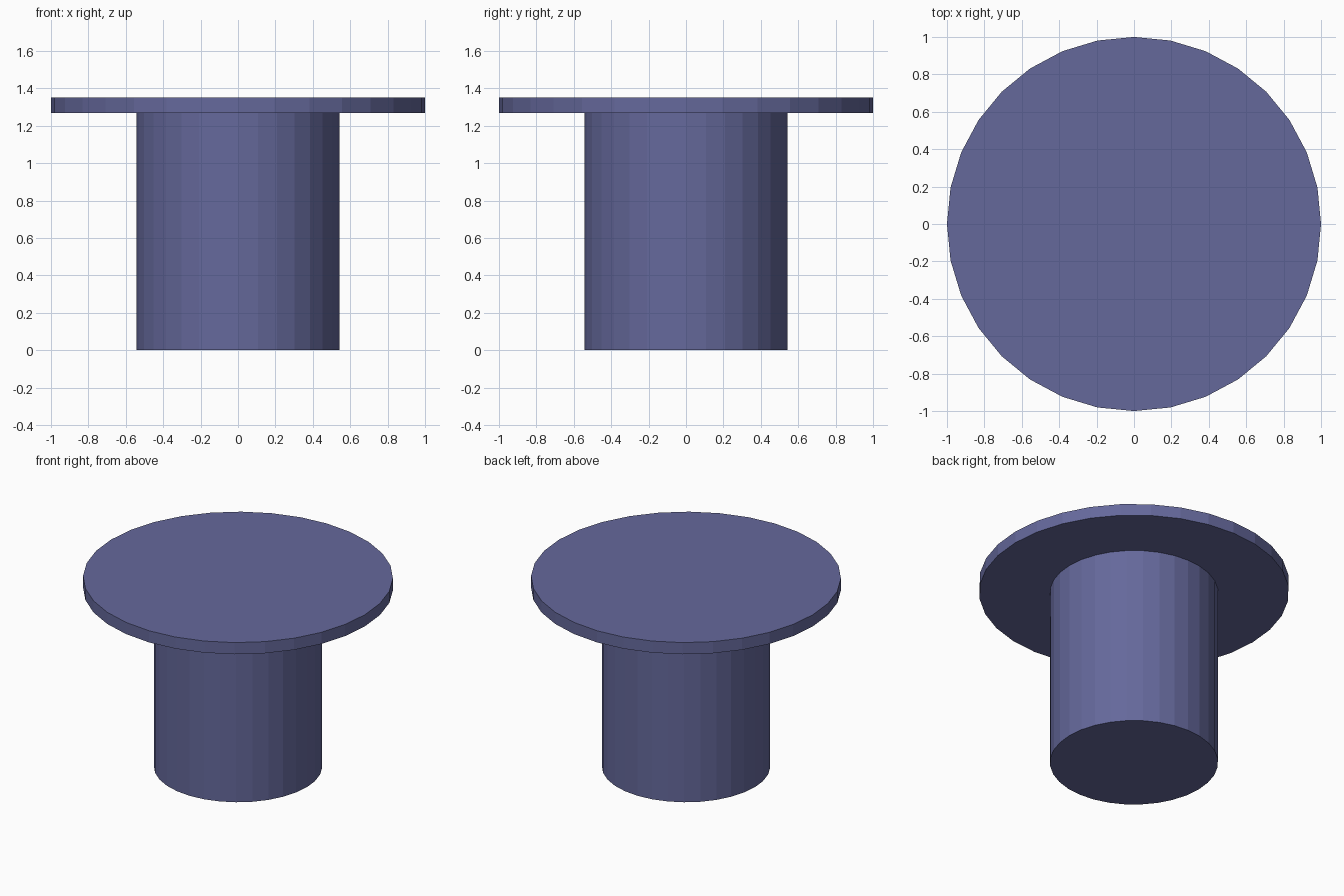
import bpy

if "Cube" in bpy.data.objects:
    bpy.data.objects.remove(bpy.data.objects["Cube"])

SIDES = 32

# Muted blue-violet finish shared by both parts
finish = bpy.data.materials.new("blue_finish")
finish.diffuse_color = (0.13, 0.14, 0.33, 1.0)
finish.use_nodes = True
finish.node_tree.nodes["Principled BSDF"].inputs["Base Color"].default_value = finish.diffuse_color


def add_cylinder(name, radius, z_bottom, z_top):
    """Flat-faced upright cylinder between two heights."""
    bpy.ops.mesh.primitive_cylinder_add(
        vertices=SIDES, radius=radius, depth=z_top - z_bottom,
        location=(0, 0, (z_bottom + z_top) / 2))
    part = bpy.context.object
    part.name = name
    part.data.materials.append(finish)
    return part


# Thick round pedestal
add_cylinder("pedestal", 0.543, 0.0, 1.267)

# Thin overhanging round top
add_cylinder("table_top", 1.0, 1.267, 1.35)
